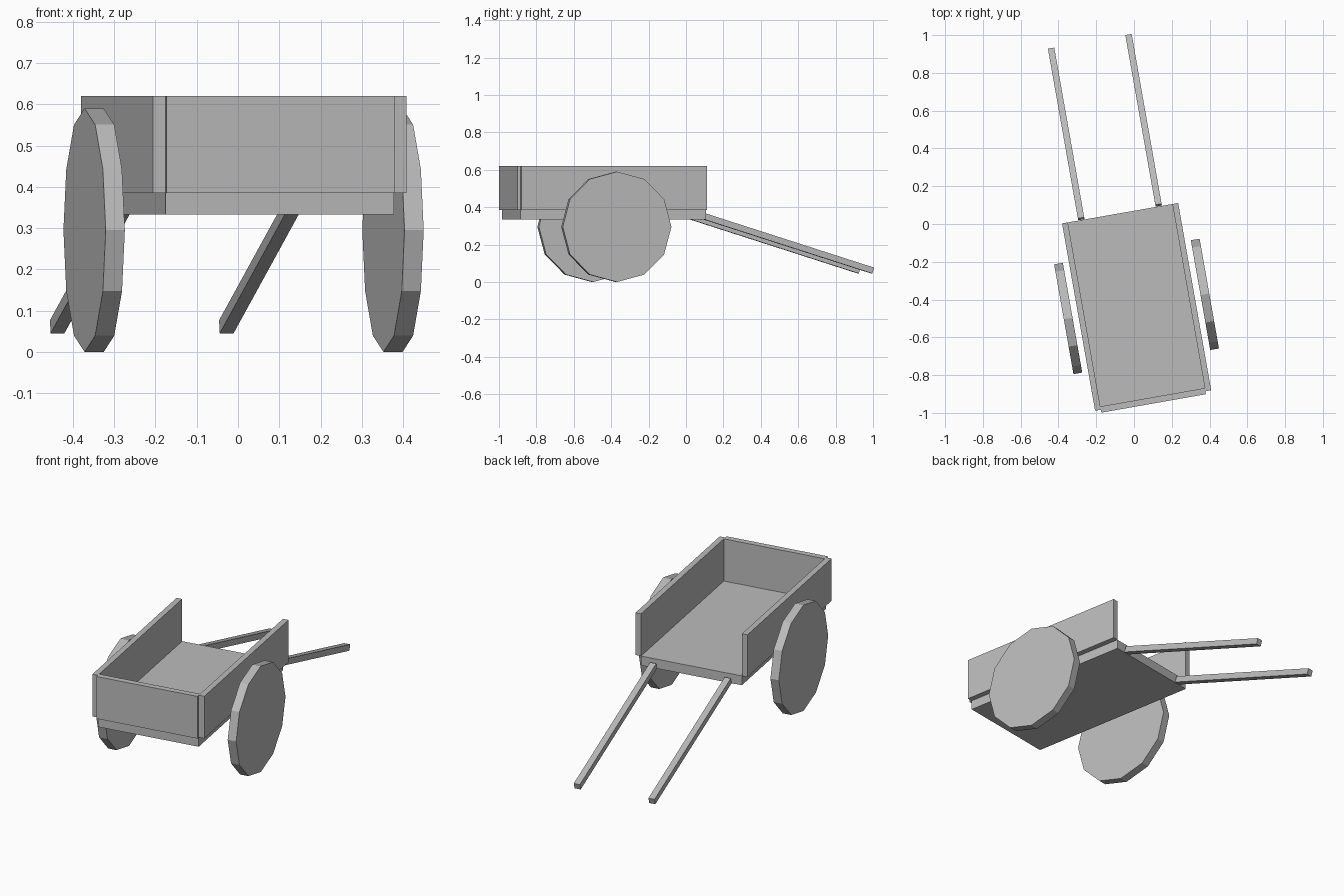
import bpy
import bmesh
from math import radians, atan2, hypot
from mathutils import Matrix, Vector

cube = bpy.data.objects.get("Cube")
if cube:
    bpy.data.objects.remove(cube, do_unlink=True)

grey = bpy.data.materials.new("plain grey")
grey.use_nodes = True
grey.diffuse_color = (0.5, 0.5, 0.5, 1)
grey.node_tree.nodes["Principled BSDF"].inputs["Base Color"].default_value = (0.5, 0.5, 0.5, 1)

# The whole cart is turned on the ground; parts are placed in its own frame
MID = -0.0625
CART = Matrix.Rotation(radians(10), 4, "Z") @ Matrix.Translation((MID, 0, 0))


def finish(name, bm, matrix):
    bm.transform(CART @ matrix)
    bmesh.ops.recalc_face_normals(bm, faces=bm.faces)
    mesh = bpy.data.meshes.new(name)
    bm.to_mesh(mesh)
    bm.free()
    mesh.materials.append(grey)
    bpy.context.collection.objects.link(bpy.data.objects.new(name, mesh))


def box(name, size, centre, tilt=0.0):
    bm = bmesh.new()
    bmesh.ops.create_cube(bm, size=1)
    scale = Matrix.Diagonal((*size, 1))
    finish(name, bm, Matrix.Translation(centre) @ Matrix.Rotation(tilt, 4, "X") @ scale)


def wheel(name, x):
    bm = bmesh.new()
    bmesh.ops.create_cone(bm, cap_ends=True, segments=12, radius1=RADIUS,
                          radius2=RADIUS, depth=0.047)
    finish(name, bm, Matrix.Translation((x, -0.432, RADIUS)) @ Matrix.Rotation(radians(90), 4, "Y"))


RADIUS = 0.295
FRONT, BACK = -0.938, 0.069
LENGTH, CENTRE = BACK - FRONT, (BACK + FRONT) / 2
FLOOR, RIM, BOARD = 0.385, 0.62, 0.031
HALF = 0.281
wall_z, wall_h = (FLOOR + RIM) / 2, RIM - FLOOR

# Bed and front board
box("bed", (2 * HALF, LENGTH, 0.052), (0, CENTRE, FLOOR - 0.026))
box("front_board", (2 * HALF, 0.033, wall_h), (0, -0.937, wall_z))

# Sloping shaft line, from the bed down to the tip
start, tip = Vector((0, 0.076, 0.35)), Vector((0, 0.988, 0.061))
run = tip - start
middle = (start + tip) / 2

# Paired parts
for side, s in (("left", 1), ("right", -1)):
    box(side + "_side_board", (BOARD, LENGTH, wall_h), (s * (HALF + BOARD / 2), CENTRE, wall_z))
    wheel(side + "_wheel", s * 0.3675)
    box(side + "_shaft", (0.034, hypot(run.y, run.z), 0.033),
        (s * 0.208, middle.y, middle.z), atan2(run.z, run.y))
